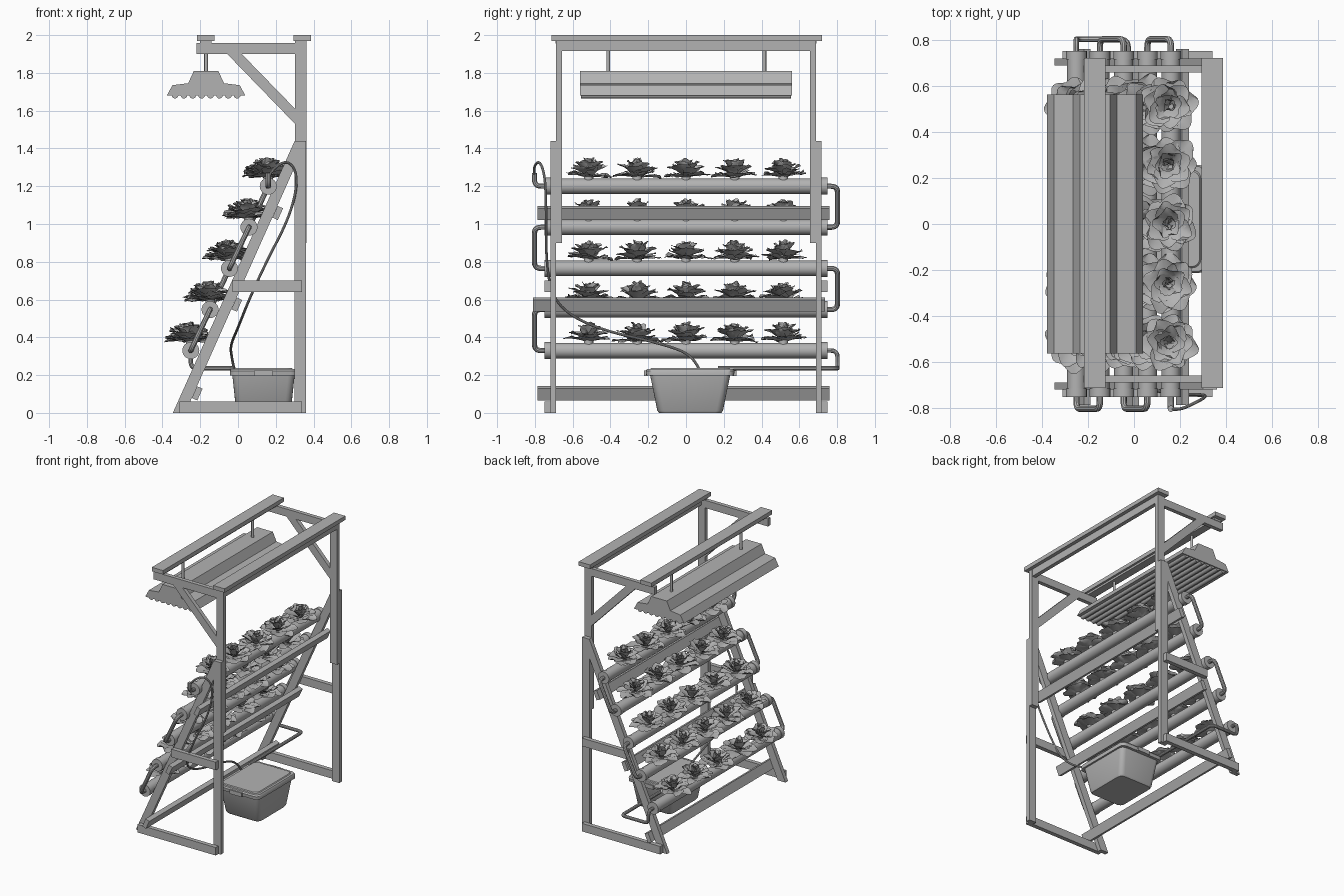
import bpy, bmesh, math, random
from mathutils import Vector, Matrix

random.seed(4)
if "Cube" in bpy.data.objects:
    bpy.data.objects.remove(bpy.data.objects["Cube"])

GREY = (0.45, 0.45, 0.45, 1)
mat = bpy.data.materials.new("plain grey")
mat.use_nodes = True
mat.diffuse_color = GREY
mat.node_tree.nodes["Principled BSDF"].inputs["Base Color"].default_value = GREY
parts = []


def add_mesh(name, mesh):
    ob = bpy.data.objects.new(name, mesh)
    bpy.context.collection.objects.link(ob)
    mesh.materials.clear()
    mesh.materials.append(mat)
    parts.append(ob)
    return ob


def finish(name, bm, solid=True):
    if solid:
        bmesh.ops.recalc_face_normals(bm, faces=bm.faces)
    mesh = bpy.data.meshes.new(name)
    bm.to_mesh(mesh)
    bm.free()
    return add_mesh(name, mesh)


def loft(name, rings):
    """Skin a closed solid through rings of equal point count."""
    bm = bmesh.new()
    loops = [[bm.verts.new(p) for p in ring] for ring in rings]
    n = len(loops[0])
    for a, b in zip(loops, loops[1:]):
        for i in range(n):
            j = (i + 1) % n
            bm.faces.new((a[i], a[j], b[j], b[i]))
    bm.faces.new(loops[0][::-1])
    bm.faces.new(loops[-1])
    return finish(name, bm)


def prism(name, profile, y0, y1):
    return loft(name, [[(x, y, z) for x, z in profile] for y in (y0, y1)])


def box(name, x0, x1, y0, y1, z0, z1):
    return prism(name, [(x0, z0), (x1, z0), (x1, z1), (x0, z1)], y0, y1)


def cylinder(name, a, b, r, sides=24):
    a, b = Vector(a), Vector(b)
    d = b - a
    bm = bmesh.new()
    m = Matrix.Translation((a + b) / 2) @ d.to_track_quat('Z', 'Y').to_matrix().to_4x4()
    bmesh.ops.create_cone(bm, cap_ends=True, segments=sides, radius1=r,
                          radius2=r, depth=d.length, matrix=m)
    return finish(name, bm)


def tube(name, points, r, kind='POLY', bend=0.035):
    """Round pipe along points; POLY paths get rounded corners."""
    pts = [Vector(p) for p in points]
    if kind == 'POLY':
        path = [pts[0]]
        for p, c, n in zip(pts, pts[1:], pts[2:]):
            s = c + (p - c).normalized() * bend
            e = c + (n - c).normalized() * bend
            for k in range(6):
                t = k / 5
                path.append(s * (1 - t) ** 2 + c * 2 * t * (1 - t) + e * t * t)
        pts = path + [pts[-1]]
    cu = bpy.data.curves.new(name, 'CURVE')
    cu.dimensions = '3D'
    cu.bevel_depth = r
    cu.bevel_resolution = 3
    cu.use_fill_caps = True
    sp = cu.splines.new(kind)
    sp.points.add(len(pts) - 1)
    for q, p in zip(sp.points, pts):
        q.co = (*p, 1)
    if kind == 'NURBS':
        sp.order_u = 3
        sp.use_endpoint_u = True
        sp.resolution_u = 6
    tmp = bpy.data.objects.new(name + "_path", cu)
    bpy.context.collection.objects.link(tmp)
    dg = bpy.context.evaluated_depsgraph_get()
    mesh = bpy.data.meshes.new_from_object(tmp.evaluated_get(dg))
    bpy.data.objects.remove(tmp)
    return add_mesh(name, mesh)


# Side frames: outer rails, lower post and slanted leg, inner upper post and arm
for s, side in ((-1, "front"), (1, "rear")):
    outer, mid, inner = [(s * a, s * b) for a, b in ((.718, .75), (.687, .718), (.657, .687))]
    box(side + "_foot_rail", -.31, .34, *outer, 0, .06)
    box(side + "_middle_rail", -.03, .34, *outer, .64, .7)
    box(side + "_lower_post", .3, .36, *mid, 0, 1.44)
    prism(side + "_slanted_leg", [(-.345, 0), (-.28, 0), (.3, 1.3), (.3, 1.44)], *mid)
    box(side + "_upper_post", .302, .362, *inner, .9, 1.97)
    box(side + "_top_arm", -.22, .302, *inner, 1.9, 1.957)
    prism(side + "_arm_brace", [(-.057, 1.9), (.02, 1.9), (.302, 1.61), (.302, 1.53)], *inner)

# Top beams, each a flat board over an upright one
box("back_top_board", .293, .387, -.712, .72, 1.97, 2)
box("back_top_beam", .33, .36, -.657, .657, 1.915, 1.97)
box("lamp_top_board", -.217, -.124, -.712, .72, 1.97, 2)
box("lamp_top_beam", -.2, -.14, -.69, .69, 1.955, 1.97)

# Tilted crossbars on the back of the slanted legs
along = Vector((.409, 0, .913))
out = Vector((.913, 0, -.409))
for i, (z, y0, y1) in enumerate(((.11, -.785, .76), (.58, -.81, .735), (1.065, -.785, .76))):
    c = Vector((-.28 + z / 2.24, 0, z)) + out * .016
    corners = [c + along * a * .034 + out * b * .016
               for a, b in ((-1, -1), (1, -1), (1, 1), (-1, 1))]
    prism(f"crossbar_{i + 1}", [(p.x, p.z) for p in corners], y0, y1)

# Hanging lamp
cx = -.169
half = [(.065, 1.81), (.095, 1.745), (.178, 1.735), (.208, 1.68)]
prism("lamp_hood", [(cx - x, z) for x, z in half] + [(cx + x, z) for x, z in half[::-1]],
      -.562, .562)
for i in range(8):
    x = cx + (i - 3.5) * .047
    cylinder(f"lamp_tube_{i + 1}", (x, -.555, 1.682), (x, .555, 1.682), .018, 12)
for i, y in enumerate((-.412, .415)):
    cylinder(f"lamp_rod_{i + 1}", (cx, y, 1.8), (cx, y, 1.96), .01, 12)


def add_leaf(bm, base, turn, length, width, lift):
    """One cupped, ruffled leaf as a small sheet."""
    widths = (.25, .75, 1, .92, .45)
    cols = (-1, -.5, 0, .5, 1)
    rot = Matrix.Rotation(turn, 3, 'Z') @ Matrix.Rotation(-lift, 3, 'Y')
    grid = []
    for i, w in enumerate(widths):
        u = i / (len(widths) - 1)
        row = []
        for v in cols:
            ruffle = random.uniform(-.009, .009) * abs(v) * (.3 + u)
            x = length * (u - .1 * u * v * v) + .008
            z = .014 * v * v * w - .022 * u * u + .025 * u + ruffle
            row.append(bm.verts.new(base + rot @ Vector((x, v * w * width, z))))
        grid.append(row)
    for a, b in zip(grid, grid[1:]):
        for j in range(len(cols) - 1):
            bm.faces.new((a[j], b[j], b[j + 1], a[j + 1]))


# Growing pipes, end caps and rows of leafy plants
PIPES = [(.16, 1.2), (.058, .983), (-.045, .765), (-.148, .547), (-.25, .33)]
LAYERS = ((7, .125, .058, 4), (6, .112, .052, 24), (5, .095, .042, 45), (4, .082, .028, 68))
for n, (x, z) in enumerate(PIPES, 1):
    cylinder(f"growing_pipe_{n}", (x, -.735, z), (x, .735, z), .041)
    for s, side in ((-1, "front"), (1, "rear")):
        cylinder(f"{side}_pipe_cap_{n}", (x, s * .715, z), (x, s * .75, z), .045)
    bm = bmesh.new()
    for k in range(5):
        y = (k - 2) * .258
        cylinder(f"plant_cup_{n}_{k + 1}", (x, y, z + .02), (x, y, z + .055), .025, 12)
        spin = random.uniform(0, math.tau)
        for layer, (count, length, width, lift) in enumerate(LAYERS):
            base = Vector((x - .008, y, z + .045 + layer * .006))
            for i in range(count):
                turn = spin + layer * .5 + (i + random.uniform(-.15, .15)) * math.tau / count
                add_leaf(bm, base, turn, length * random.uniform(.88, 1.06), width,
                         math.radians(lift + random.uniform(-7, 9)))
    finish(f"leafy_plants_{n}", bm, solid=False)

# Pipe links zigzag between neighbouring rows
for i in range(4):
    s = 1 if i % 2 == 0 else -1
    (xa, za), (xb, zb) = PIPES[i], PIPES[i + 1]
    tube(f"pipe_link_{i + 1}", [(xa, s * .74, za), (xa, s * .802, za),
                                (xb, s * .802, zb), (xb, s * .74, zb)], .014)

# Drain from the lowest pipe to the tank, and the feed hose to the highest
x, z = PIPES[-1]
tube("drain_pipe", [(x, .74, z), (x, .802, z), (x, .802, .237), (-.025, .802, .237),
                    (-.025, .17, .237)], .012)
x, z = PIPES[0]
tube("feed_elbow", [(x, -.74, z), (x, -.802, z), (x, -.802, z + .07)], .014)
tube("feed_hose", [(x, -.802, 1.25), (.19, -.81, 1.3), (.27, -.775, 1.34), (.32, -.745, 1.25),
                   (.28, -.74, 1.05), (.14, -.74, .78), (.05, -.7, .58), (.0, -.5, .45),
                   (-.04, -.1, .36), (-.035, .04, .3), (-.02, .07, .23)], .007, 'NURBS')


def round_rect(hx, hy, z, r=.035):
    """Rounded rectangle ring centred on the tank."""
    ring = []
    for q, (sx, sy) in enumerate(((1, 1), (-1, 1), (-1, -1), (1, -1))):
        for k in range(5):
            a = (q + k / 4) * math.pi / 2
            ring.append((.135 + sx * (hx - r) + r * math.cos(a),
                         .022 + sy * (hy - r) + r * math.sin(a), z))
    return ring


# Water tank with lid and clips
loft("water_tank", [round_rect(.138, .165, 0), round_rect(.145, .174, .012),
                    round_rect(.165, .212, .2)])
loft("tank_lid", [round_rect(.178, .232, .198), round_rect(.178, .235, .222),
                  round_rect(.172, .229, .232), round_rect(.155, .212, .232),
                  round_rect(.15, .207, .238)])
for s, side in ((-1, "front"), (1, "rear")):
    y = .022 + s * .235
    box(side + "_tank_clip", .085, .185, y - .01, y + .01, .195, .225)

# Smooth the round parts, keeping edges sharp
bpy.ops.object.select_all(action='DESELECT')
for ob in parts:
    ob.select_set(True)
bpy.context.view_layer.objects.active = parts[0]
bpy.ops.object.shade_smooth_by_angle(angle=math.radians(35))
